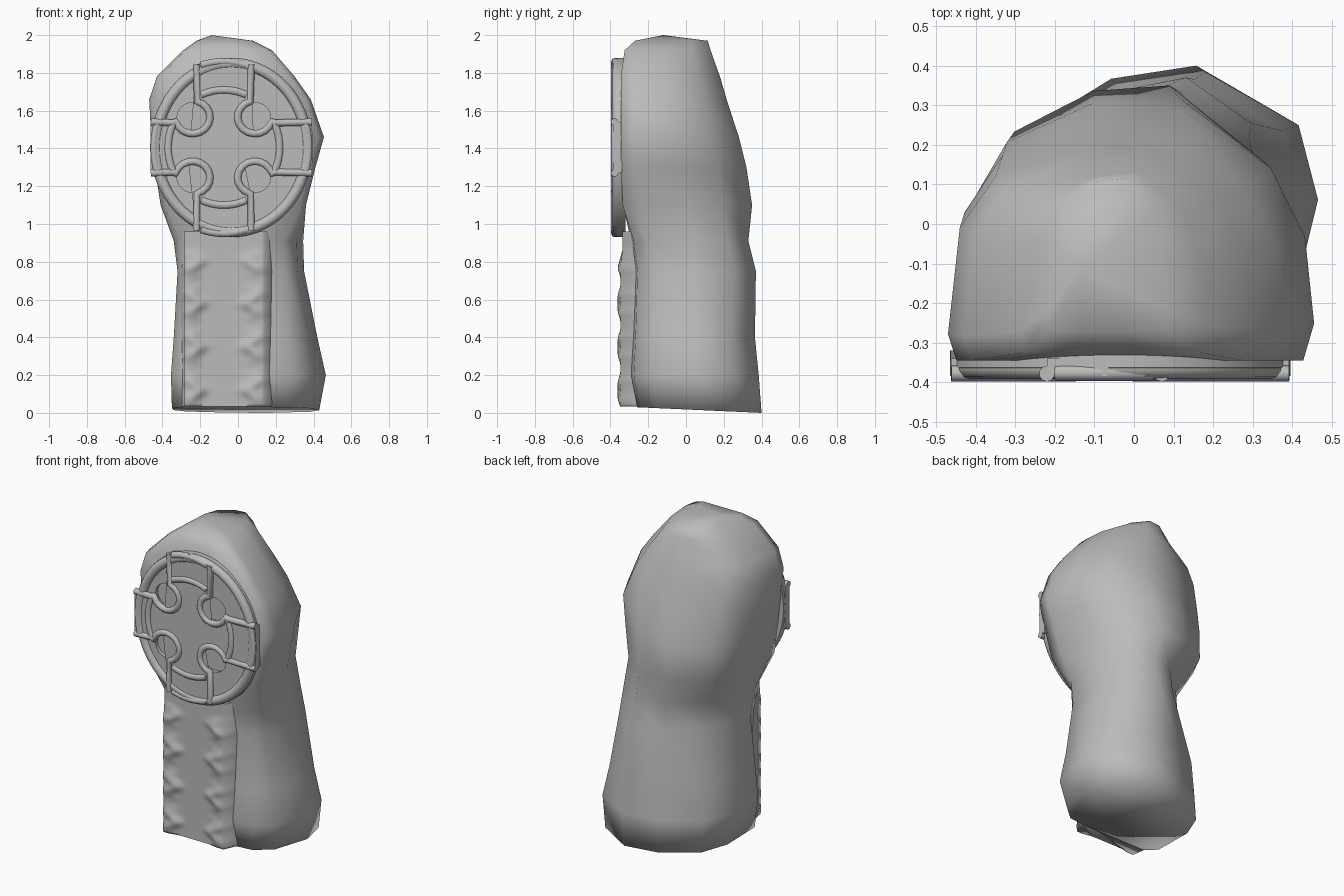
import bpy, bmesh, math

old = bpy.data.objects.get("Cube")
if old:
    bpy.data.objects.remove(old, do_unlink=True)

stone = bpy.data.materials.new("grey stone")
stone.use_nodes = True
stone.diffuse_color = (0.5, 0.5, 0.5, 1)
stone.node_tree.nodes["Principled BSDF"].inputs["Base Color"].default_value = (0.5, 0.5, 0.5, 1)


def smooth(ob, angle):
    bpy.ops.object.select_all(action='DESELECT')
    ob.select_set(True)
    bpy.context.view_layer.objects.active = ob
    bpy.ops.object.shade_smooth_by_angle(angle=math.radians(angle))


def finish(name, bm, angle=50):
    bmesh.ops.recalc_face_normals(bm, faces=bm.faces)
    me = bpy.data.meshes.new(name)
    bm.to_mesh(me)
    bm.free()
    me.materials.append(stone)
    ob = bpy.data.objects.new(name, me)
    bpy.context.collection.objects.link(ob)
    smooth(ob, angle)
    return ob


def bridge(bm, a, b):
    n = len(a)
    for i in range(n):
        bm.faces.new((a[i], a[(i + 1) % n], b[(i + 1) % n], b[i]))


# Rough boulder body: D-shaped sections lofted upward
head = [(-.95, 0), (-1, .12), (-.93, .6), (-.72, .83), (-.2, .98), (.3, 1),
        (.76, .78), (.95, .5), (1, .15), (.94, 0), (.3, 0), (-.4, 0)]
waist = [(-.92, 0), (-1, .12), (-.9, .42), (-.64, .66), (-.15, .9), (.35, 1),
         (.84, .82), (1, .5), (.9, .15), (.7, .02), (.3, 0), (-.4, 0)]
base = [(-.85, 0), (-1, .1), (-.98, .5), (-.8, .75), (-.25, .95), (.3, 1),
        (.88, .8), (1, .52), (.85, .15), (.6, .02), (.3, 0), (-.4, 0)]
# section, z, left, right, front, back
levels = [(base, 0, -.35, .43, -.26, .40), (base, .2, -.355, .465, -.29, .385),
          (base, .4, -.34, .42, -.28, .365), (waist, .75, -.32, .35, -.27, .37),
          (waist, .91, -.34, .345, -.29, .33), (head, 1.1, -.41, .36, -.335, .35),
          (head, 1.3, -.44, .41, -.345, .32), (head, 1.46, -.46, .455, -.345, .28),
          (head, 1.66, -.47, .385, -.345, .215), (head, 1.78, -.43, .30, -.345, .18),
          (head, 1.92, -.29, .18, -.325, .13), (head, 1.97, -.22, .08, -.27, .115)]
bm = bmesh.new()
rings = []
for section, z, left, right, front, back in levels:
    ring = []
    for u, v in section:
        x = (left + right) / 2 + u * (right - left) / 2
        lift = .03 * (1 - v) if z == 0 else 0
        ring.append(bm.verts.new((x, front + v * (back - front), z + lift)))
    rings.append(ring)
for a, b in zip(rings, rings[1:]):
    bridge(bm, a, b)
bm.faces.new(rings[0])
peak = bm.verts.new((-.14, -.12, 2))
for i, v in enumerate(rings[-1]):
    bm.faces.new((v, rings[-1][(i + 1) % len(head)], peak))
finish("boulder_body", bm, 110)


# Carved shaft panel: raised margins, knotted borders, shallow middle
def panel_front(x, z):
    off = abs(x + .075)
    knot = .5 + .5 * math.cos((z - .12) * math.tau / .23)
    track = .15 - .02 * math.cos((z - .12) * math.tau / .115)
    border = math.exp(-((off - track) / .04) ** 2)
    margin = min(1, max(0, (off - .12) / .06))
    fade = min(1, max(0, (.87 - z) / .1))
    return -.335 - fade * (.012 * margin + .024 * border * knot)


NX, NZ = 24, 64
bm = bmesh.new()
grid = []
for j in range(NZ + 1):
    z = .035 + .925 * j / NZ
    row = [bm.verts.new((-.3, -.24, z))]
    for i in range(NX + 1):
        x = -.285 + .425 * i / NX
        row.append(bm.verts.new((x, panel_front(x, z), z)))
    grid.append(row + [bm.verts.new((.19, -.24, z))])
for a, b in zip(grid, grid[1:]):
    for i in range(NX + 2):
        bm.faces.new((a[i], a[i + 1], b[i + 1], b[i]))
bm.faces.new(grid[0])
bm.faces.new(grid[-1])
finish("shaft_panel", bm, 89)

# Wheel plate, an oval disc
WX, WZ, CX, CZ = -.035, 1.405, -.075, 1.405
RX, RZ = .43, .475


def disc(bm, cx, cz, rx, rz, front, back, n):
    loops = []
    for y, s in ((back, 1), (front + .01, 1), (front, .98)):
        loops.append([bm.verts.new((cx + s * rx * math.cos(k * math.tau / n), y,
                                    cz + s * rz * math.sin(k * math.tau / n))) for k in range(n)])
    for a, b in zip(loops, loops[1:]):
        bridge(bm, a, b)
    bm.faces.new(loops[0])
    bm.faces.new(loops[-1])


bm = bmesh.new()
disc(bm, WX, WZ, RX, RZ, -.372, -.32, 72)
wheel = finish("wheel_plate", bm, 40)

# Round pits cut into the wheel
bm = bmesh.new()
for sx in (-1, 1):
    for sz in (-1, 1):
        disc(bm, CX + sx * .165, CZ + sz * .16, .083, .078, -.45, -.35, 24)
cutter = finish("pit_cutter", bm)
cutter.hide_render = True
mod = wheel.modifiers.new("pits", 'BOOLEAN')
mod.object = cutter
mod.solver = 'EXACT'
bpy.context.view_layer.objects.active = wheel
bpy.ops.object.modifier_apply(modifier=mod.name)
bpy.data.objects.remove(cutter, do_unlink=True)
smooth(wheel, 40)


# Raised mouldings
def moulding(name, points, radius, top, closed=False):
    cu = bpy.data.curves.new(name, 'CURVE')
    cu.dimensions = '3D'
    cu.bevel_depth = radius
    cu.bevel_resolution = 3
    cu.use_fill_caps = True
    sp = cu.splines.new('POLY')
    sp.points.add(len(points) - 1)
    for p, (x, z) in zip(sp.points, points):
        p.co = (x, top + radius, z, 1)
    sp.use_cyclic_u = closed
    cu.materials.append(stone)
    ob = bpy.data.objects.new(name, cu)
    bpy.context.collection.objects.link(ob)


def oval_arc(cx, rx, rz, mid, spread, count):
    angles = [mid + spread * (2 * i / count - 1) for i in range(count + 1)]
    return [(cx + rx * math.cos(a), WZ + rz * math.sin(a)) for a in angles]


moulding("wheel_rim", oval_arc(WX, RX - .03, RZ - .03, 0, math.pi, 72)[:-1], .03, -.392, True)


# Arm edge, curl round the pit, next arm edge, for one quadrant
def quadrant_path(sx, sz):
    path = [(.145, .44)]
    for k in range(13):
        a = math.radians(105 + 20 * k)
        path.append((.165 + .092 * math.cos(a), .16 + .087 * math.sin(a)))
    path += [(.27, .13), (RX - .003 + sx * (WX - CX), .135)]
    return [(CX + sx * x, CZ + sz * z) for x, z in path]


# Cross plate bounded by the four quadrant paths, clockwise
outline = []
tips = [(WX + RX, CZ), (CX, WZ - RZ), (WX - RX, CZ), (CX, WZ + RZ)]
for k, (sx, sz) in enumerate([(1, 1), (1, -1), (-1, -1), (-1, 1)]):
    path = quadrant_path(sx, sz)
    moulding("arm_edge", path, .02, -.398)
    outline += (path[::-1] if k % 2 else path) + [tips[k]]
bm = bmesh.new()
back = [bm.verts.new((x, -.34, z)) for x, z in outline]
front = [bm.verts.new((x, -.384, z)) for x, z in outline]
bridge(bm, back, front)
bm.faces.new(front)
bm.faces.new(back)
bmesh.ops.triangulate(bm, faces=[f for f in bm.faces if len(f.verts) > 4])
finish("cross_plate", bm, 40)

# Inner and outer bars framing the panels at the arm ends
for k in range(4):
    mid = k * math.pi / 2
    moulding("inner_bar", oval_arc(CX, .295, .305, mid, .42, 8), .022, -.396)
    moulding("outer_bar", oval_arc(CX if k % 2 else WX, RX - .02, RZ - .02, mid, .3, 8), .02, -.396)
